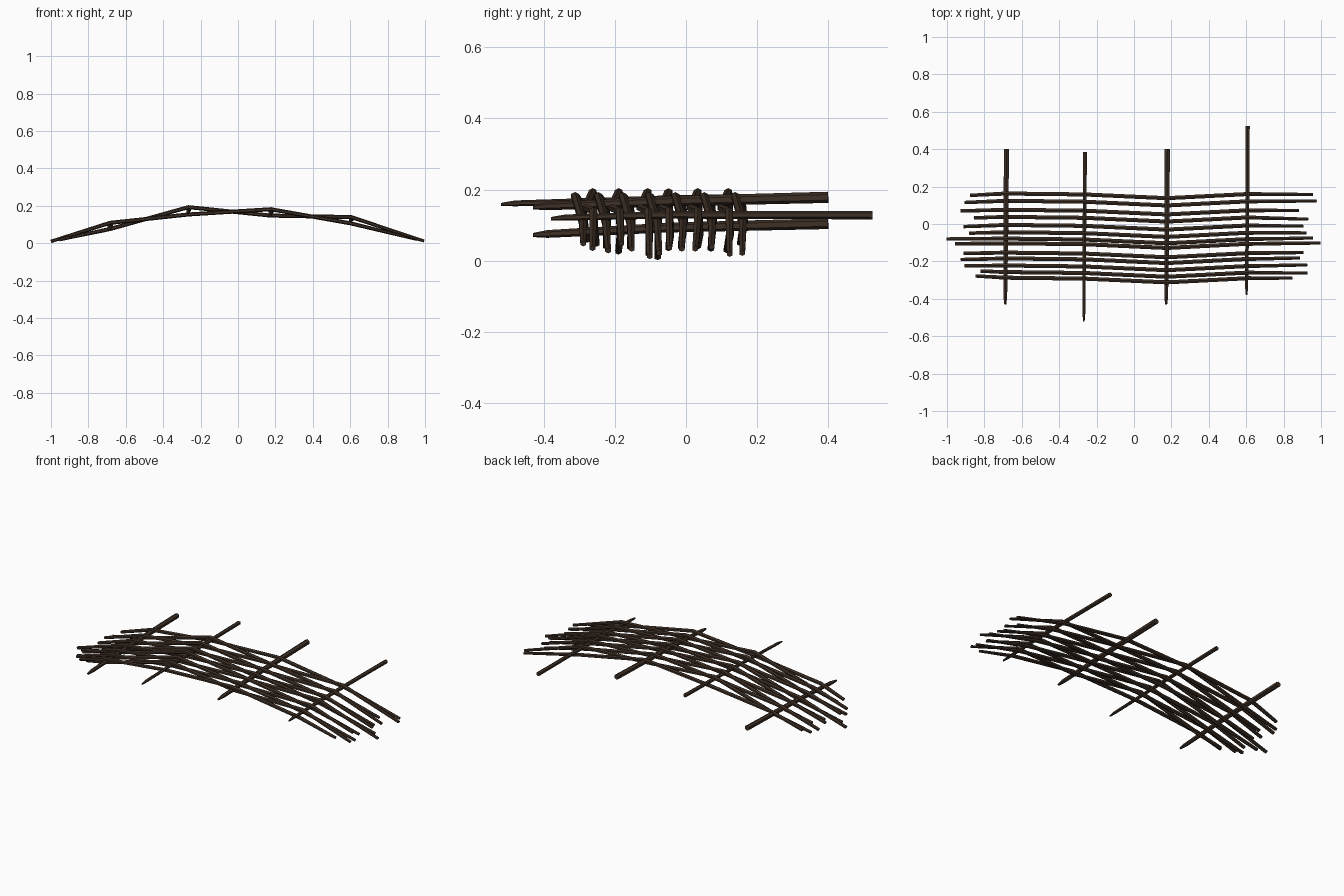
import bpy, bmesh, math
from mathutils import Vector

if "Cube" in bpy.data.objects:
    bpy.data.objects.remove(bpy.data.objects["Cube"])


def material(name, rgb):
    m = bpy.data.materials.new(name)
    m.diffuse_color = (*rgb, 1)
    m.use_nodes = True
    m.node_tree.nodes["Principled BSDF"].inputs["Base Color"].default_value = m.diffuse_color
    return m


STAKE = material("dark stake wood", (0.049, 0.030, 0.019))
ROD = material("dark willow brown", (0.047, 0.028, 0.018))


def tube(name, path, sides, mat, widen=1.0):
    """Low-poly stick through (x, y, z, radius) points, capped at both ends."""
    pts = [Vector(p[:3]) for p in path]
    bm = bmesh.new()
    rings = []
    for i, p in enumerate(pts):
        t = (pts[min(i + 1, len(pts) - 1)] - pts[max(i - 1, 0)]).normalized()
        side = t.cross(Vector((0, 0, 1))).normalized()
        up = side.cross(t)
        r = path[i][3]
        rings.append([bm.verts.new(p + r * (widen * math.cos(a) * side + math.sin(a) * up))
                      for a in (2 * math.pi * k / sides + math.pi / 2 for k in range(sides))])
    for a, b in zip(rings, rings[1:]):
        for k in range(sides):
            n = (k + 1) % sides
            bm.faces.new((a[k], a[n], b[n], b[k]))
    bm.faces.new(rings[0])
    bm.faces.new(rings[-1])
    bmesh.ops.recalc_face_normals(bm, faces=bm.faces)
    me = bpy.data.meshes.new(name)
    bm.to_mesh(me)
    bm.free()
    me.materials.append(mat)
    ob = bpy.data.objects.new(name, me)
    bpy.context.collection.objects.link(ob)
    return ob


# Four stakes: x, tip y, butt y, tip z, middle z, butt z, radius
stakes = [(-0.685, -0.43, 0.40, 0.072, 0.093, 0.104, 0.0145),
          (-0.265, -0.52, 0.385, 0.158, 0.173, 0.180, 0.0110),
          (0.175, -0.43, 0.40, 0.150, 0.167, 0.178, 0.0150),
          (0.605, -0.38, 0.525, 0.118, 0.129, 0.128, 0.0115)]
for i, (x, y0, y1, z0, zm, z1, r) in enumerate(stakes):
    tube(f"stake_{i + 1}", [(x - 0.003, y0, z0, r * 0.4),
                            (x - 0.003, y0 + 0.04, z0 + 0.003, r * 0.75),
                            (x, -0.05, zm, r * 0.95),
                            (x + 0.003, y1, z1, r * 1.05)], 6, STAKE, 1.05)

# Woven rods: left end x, left end y, y along the panel, right end x, right end y
rods = [(-0.875, 0.153, 0.159, 0.955, 0.158), (-0.905, 0.115, 0.120, 0.975, 0.123),
        (-0.925, 0.070, 0.072, 0.880, 0.072), (-0.855, 0.033, 0.034, 0.930, 0.026),
        (-0.910, -0.014, -0.009, 0.905, -0.012), (-0.880, -0.049, -0.048, 0.920, -0.047),
        (-1.000, -0.080, -0.082, 0.955, -0.075), (-0.955, -0.105, -0.107, 0.995, -0.102),
        (-0.910, -0.157, -0.157, 0.905, -0.153), (-0.925, -0.190, -0.188, 0.885, -0.182),
        (-0.905, -0.224, -0.226, 0.925, -0.219), (-0.820, -0.252, -0.261, 0.925, -0.263),
        (-0.845, -0.278, -0.291, 0.845, -0.289)]
OVER = (0.109, 0.193, 0.182, 0.140)
UNDER = (0.076, 0.154, 0.148, 0.106)
SWAY = (0.004, -0.001, -0.021, 0.001)
END_Z = 0.010


def end_z(x_end, x, z):
    """Height where the drooping end of a rod is cut off."""
    return z + (END_Z - z) * (abs(x_end) - abs(x)) / (1 - abs(x))


for i, (xl, yl, y, xr, yr) in enumerate(rods):
    # neighbouring rods pass over and under alternate stakes
    zs = [(OVER if (i + k) % 2 == 0 else UNDER)[k] for k in range(4)]
    xs = [s[0] for s in stakes]
    path = [(xl, yl, end_z(xl, xs[0], zs[0]), 0.0090)]
    path += [(xs[k], y + SWAY[k], zs[k], 0.0108) for k in range(4)]
    path += [(xr, yr, end_z(xr, xs[3], zs[3]), 0.0080)]
    tube(f"woven_rod_{i + 1}", path, 6, ROD, 1.15)
